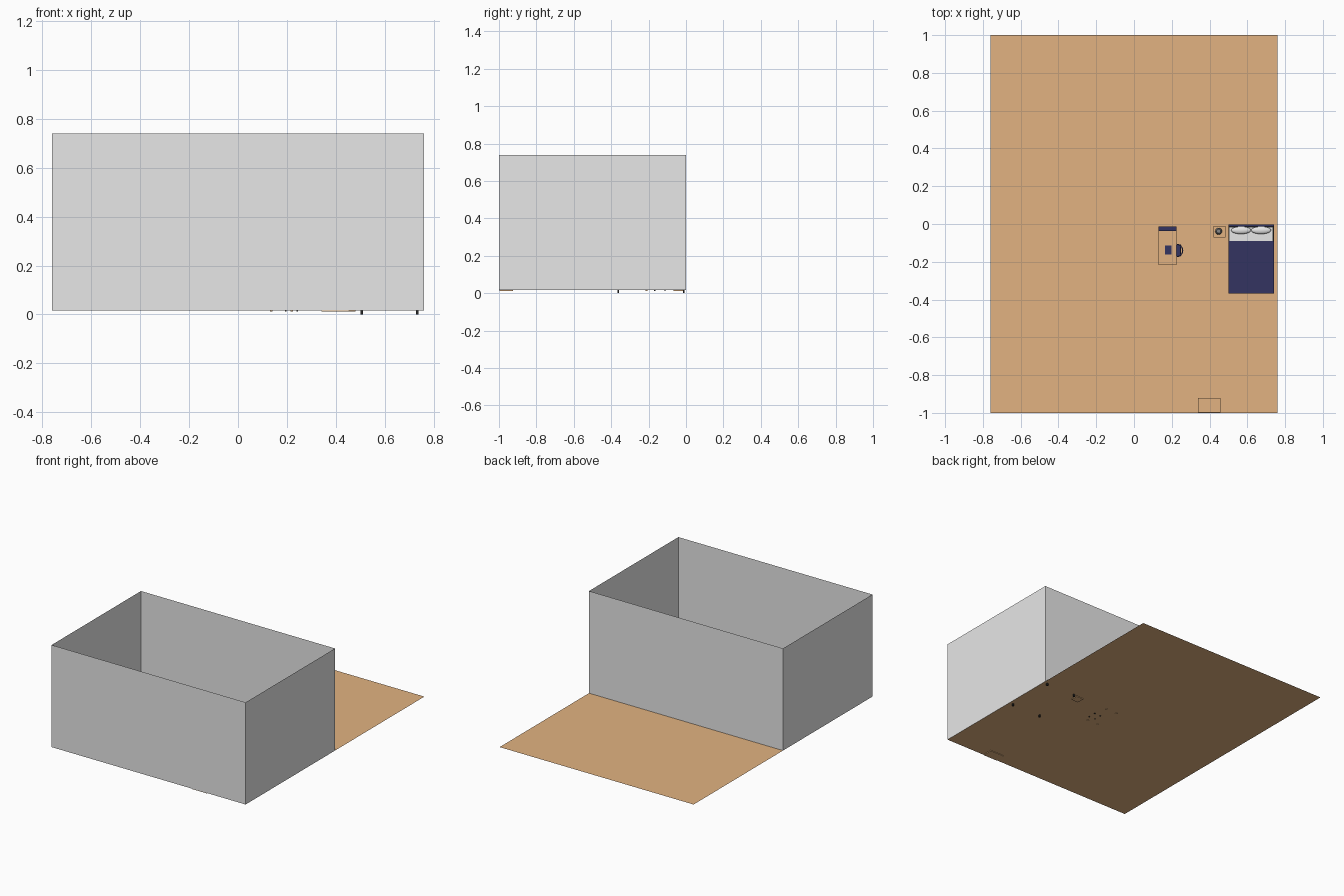
import bpy, bmesh, math
from mathutils import Matrix, Vector

cube = bpy.data.objects.get("Cube")
if cube:
    bpy.data.objects.remove(cube, do_unlink=True)


def material(name, *rgb):
    m = bpy.data.materials.new(name)
    m.use_nodes = True
    m.diffuse_color = (*rgb, 1)
    m.node_tree.nodes["Principled BSDF"].inputs["Base Color"].default_value = (*rgb, 1)
    return m


WALL = material("wall grey", 0.8, 0.8, 0.8)
WOOD = material("light wood", 0.76, 0.45, 0.22)
NAVY = material("navy cloth", 0.033, 0.033, 0.12)
LINEN = material("linen white", 0.8, 0.8, 0.8)
DARK = material("dark metal", 0.02, 0.02, 0.02)
SHADE = material("lamp grey", 0.25, 0.25, 0.25)


def finish(name, bm, mat, smooth=False):
    bmesh.ops.recalc_face_normals(bm, faces=bm.faces)
    me = bpy.data.meshes.new(name)
    bm.to_mesh(me)
    bm.free()
    me.materials.append(mat)
    ob = bpy.data.objects.new(name, me)
    bpy.context.collection.objects.link(ob)
    for p in me.polygons:
        p.use_smooth = smooth
    return ob


def box(name, mat, x0, x1, y0, y1, z0, z1, bevel=0):
    bm = bmesh.new()
    size = Vector((x1 - x0, y1 - y0, z1 - z0))
    mid = Vector((x0 + x1, y0 + y1, z0 + z1)) / 2
    bmesh.ops.create_cube(bm, matrix=Matrix.Translation(mid) @ Matrix.Diagonal((*size, 1)))
    if bevel:
        bmesh.ops.bevel(bm, geom=bm.edges[:], offset=bevel, segments=2, affect='EDGES', profile=0.5)
    return finish(name, bm, mat)


def cone(name, mat, x, y, z0, z1, r0, r1, sides=16):
    bm = bmesh.new()
    bmesh.ops.create_cone(bm, cap_ends=True, segments=sides, radius1=r0, radius2=r1,
                          depth=z1 - z0, matrix=Matrix.Translation((x, y, (z0 + z1) / 2)))
    return finish(name, bm, mat)


def ball(name, mat, centre, size):
    bm = bmesh.new()
    bmesh.ops.create_uvsphere(bm, u_segments=24, v_segments=12, radius=1,
                              matrix=Matrix.Translation(centre) @ Matrix.Diagonal((*size, 1)))
    return finish(name, bm, mat, True)


def legs(name, mat, xs, ys, z0, z1, r):
    for x in xs:
        for y in ys:
            box(name, mat, x - r, x + r, y - r, y + r, z0, z1)


def sheet(name, mat, corners):
    bm = bmesh.new()
    bm.faces.new([bm.verts.new(c) for c in corners])
    return finish(name, bm, mat)


# Room: thin floor and four open-topped walls over its front half
FLOOR, TOP, W = 0.017, 0.74, 0.76
sheet("floor", WOOD, [(-W, -1, FLOOR), (W, -1, FLOOR), (W, 1, FLOOR), (-W, 1, FLOOR)])
plan = [(-W, -1), (W, -1), (W, 0), (-W, 0)]
names = ["front_wall", "left_wall", "back_wall", "right_wall"]
for i, name in enumerate(names):
    a, b = plan[i], plan[(i + 1) % 4]
    sheet(name, WALL, [(*a, FLOOR), (*b, FLOOR), (*b, TOP), (*a, TOP)])

# Bed
box("bed_frame", DARK, 0.50, 0.74, -0.365, -0.005, 0.035, 0.055)
box("mattress", LINEN, 0.503, 0.737, -0.362, -0.015, 0.055, 0.09)
box("blanket", NAVY, 0.50, 0.74, -0.368, -0.09, 0.056, 0.095)
box("headboard", NAVY, 0.50, 0.74, -0.014, -0.003, 0.03, 0.15)
legs("bed_leg", DARK, (0.506, 0.734), (-0.362, -0.012), 0, 0.036, 0.005)
for x in (0.567, 0.673):
    ball("pillow", LINEN, (x, -0.033, 0.099), (0.053, 0.02, 0.012))

# Bedside table with lamp
box("bedside_body", WOOD, 0.424, 0.481, -0.068, -0.013, 0.012, 0.085)
box("bedside_top", WOOD, 0.42, 0.485, -0.072, -0.01, 0.085, 0.09)
cone("lamp_base", DARK, 0.448, -0.038, 0.09, 0.094, 0.013, 0.013)
cone("lamp_stem", DARK, 0.448, -0.038, 0.094, 0.12, 0.003, 0.003)
cone("lamp_shade", SHADE, 0.448, -0.038, 0.115, 0.145, 0.018, 0.011)

# Desk with items
box("desk_top", WOOD, 0.13, 0.225, -0.217, -0.013, 0.13, 0.138)
legs("desk_leg", WOOD, (0.136, 0.219), (-0.211, -0.019), 0.013, 0.13, 0.005)
box("book_row", NAVY, 0.13, 0.225, -0.038, -0.014, 0.138, 0.165)
box("notebook", NAVY, 0.165, 0.198, -0.162, -0.115, 0.138, 0.144)

# Chair tucked under the desk, with a curved back
box("chair_seat", NAVY, 0.19, 0.248, -0.172, -0.108, 0.085, 0.095, 0.003)
legs("chair_leg", DARK, (0.195, 0.243), (-0.167, -0.113), 0.012, 0.086, 0.003)
bm = bmesh.new()
rings = []
for i in range(9):
    t = math.radians(-90 + 180 * i / 8)
    rings.append([bm.verts.new((0.225 + r * math.cos(t), -0.14 + r * math.sin(t), z))
                  for r, z in ((0.036, 0.09), (0.036, 0.165), (0.03, 0.165), (0.03, 0.09))])
for a, b in zip(rings, rings[1:]):
    for k in range(4):
        bm.faces.new((a[k], a[k - 1], b[k - 1], b[k]))
for ring in (rings[0], rings[-1]):
    bm.faces.new(ring)
finish("chair_back", bm, NAVY)

# Low cabinet against the front wall
box("cabinet_body", WOOD, 0.342, 0.454, -0.998, -0.924, 0.013, 0.125)
box("cabinet_top", WOOD, 0.338, 0.458, -0.998, -0.92, 0.125, 0.132)
